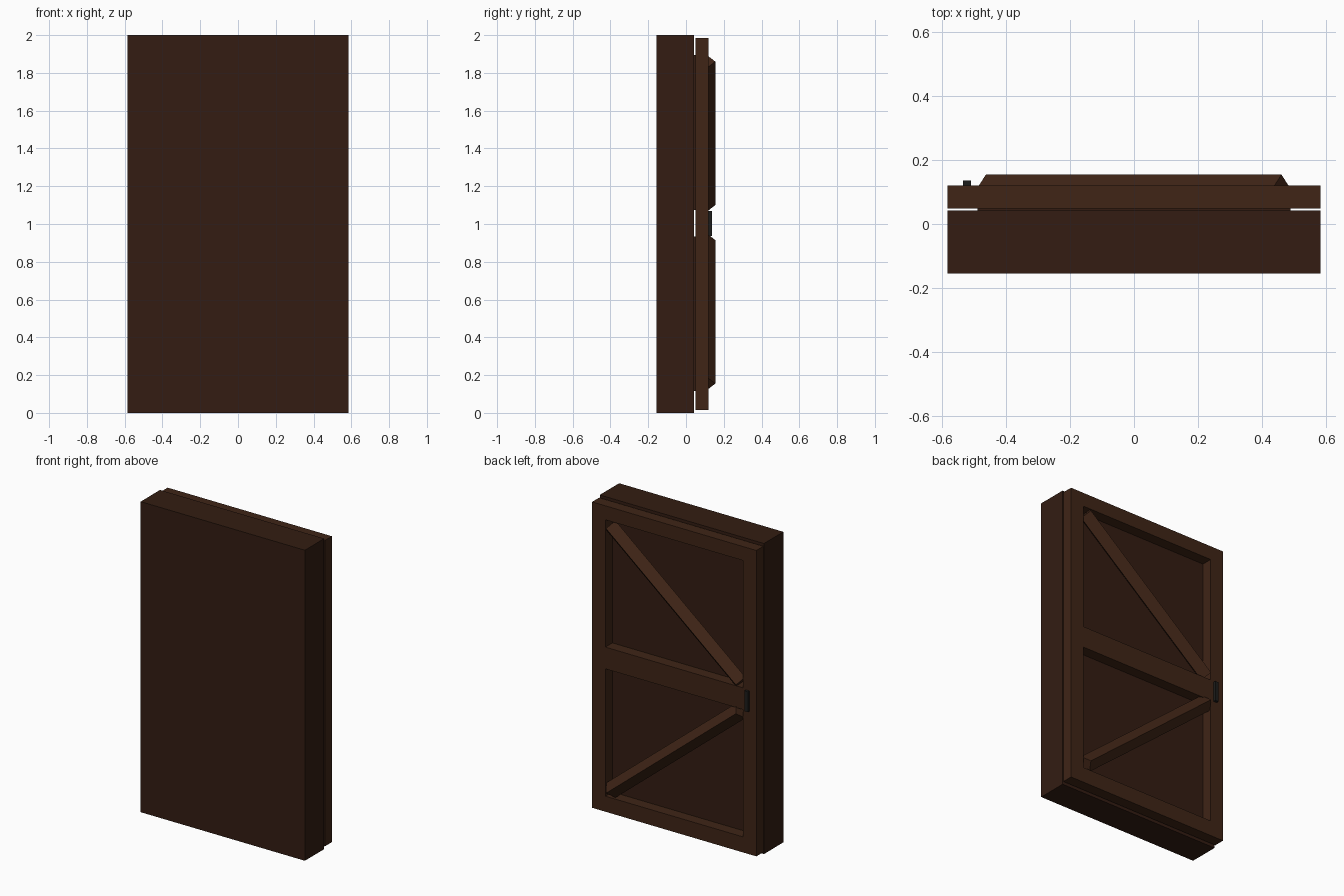
import bpy, bmesh
from mathutils import Vector

if "Cube" in bpy.data.objects:
    bpy.data.objects.remove(bpy.data.objects["Cube"])


def material(name, rgb):
    m = bpy.data.materials.new(name)
    m.diffuse_color = (*rgb, 1)
    m.use_nodes = True
    m.node_tree.nodes["Principled BSDF"].inputs["Base Color"].default_value = m.diffuse_color
    return m


dark_wood = material("dark_wood", (0.033, 0.012, 0.006))
frame_wood = material("frame_wood", (0.050, 0.018, 0.008))
iron = material("iron", (0.012, 0.012, 0.011))


def finish(bm, name, mat):
    bmesh.ops.recalc_face_normals(bm, faces=bm.faces)
    me = bpy.data.meshes.new(name)
    bm.to_mesh(me)
    bm.free()
    me.materials.append(mat)
    ob = bpy.data.objects.new(name, me)
    bpy.context.collection.objects.link(ob)
    return ob


def box(name, x, y, z, mat):
    bm = bmesh.new()
    bmesh.ops.create_cube(bm, size=1)
    for v in bm.verts:
        v.co = [lo + (c + 0.5) * (hi - lo) for c, (lo, hi) in zip(v.co, (x, y, z))]
    return finish(bm, name, mat)


def brace(name, start, end, r, mat):
    # square beam turned on edge so that one ridge points backwards
    a, b = Vector(start), Vector(end)
    out = Vector((0, 1, 0))
    side = (b - a).normalized().cross(out)
    bm = bmesh.new()
    rings = [[bm.verts.new(p + o * r) for o in (out, side, -out, -side)] for p in (a, b)]
    for ring in rings:
        bm.faces.new(ring)
    for i in range(4):
        j = (i + 1) % 4
        bm.faces.new((rings[0][i], rings[0][j], rings[1][j], rings[1][i]))
    return finish(bm, name, mat)


# Solid front slab
box("door_slab", (-0.585, 0.585), (-0.155, 0.042), (0, 2), dark_wood)

# One-piece frame with two openings, drawn as a grid and thickened
xs = (-0.585, -0.49, 0.49, 0.585)
zs = (0.015, 0.115, 0.935, 1.075, 1.895, 1.985)
bm = bmesh.new()
grid = [[bm.verts.new((x, 0.12, z)) for z in zs] for x in xs]
for i in range(3):
    for j in range(5):
        if not (i == 1 and j in (1, 3)):
            bm.faces.new((grid[i][j], grid[i][j + 1], grid[i + 1][j + 1], grid[i + 1][j]))
ext = bmesh.ops.extrude_face_region(bm, geom=bm.faces[:], use_keep_orig=True)
for v in ext["geom"]:
    if isinstance(v, bmesh.types.BMVert):
        v.co.y = 0.049
finish(bm, "door_frame", frame_wood)

# Recessed panels and diagonal braces, mirrored about the middle rail
r = 0.051
y = 0.155 - r
for name, z, z_out, z_in in (("upper", (1.075, 1.895), 1.86, 1.10),
                             ("lower", (0.115, 0.935), 0.155, 0.915)):
    box(name + "_panel", (-0.49, 0.49), (0.041, 0.049), z, dark_wood)
    brace(name + "_brace", (0.462, y, z_out), (-0.464, y, z_in), r, frame_wood)

# Handle plate
box("handle", (-0.536, -0.511), (0.115, 0.137), (0.937, 1.068), iron)
